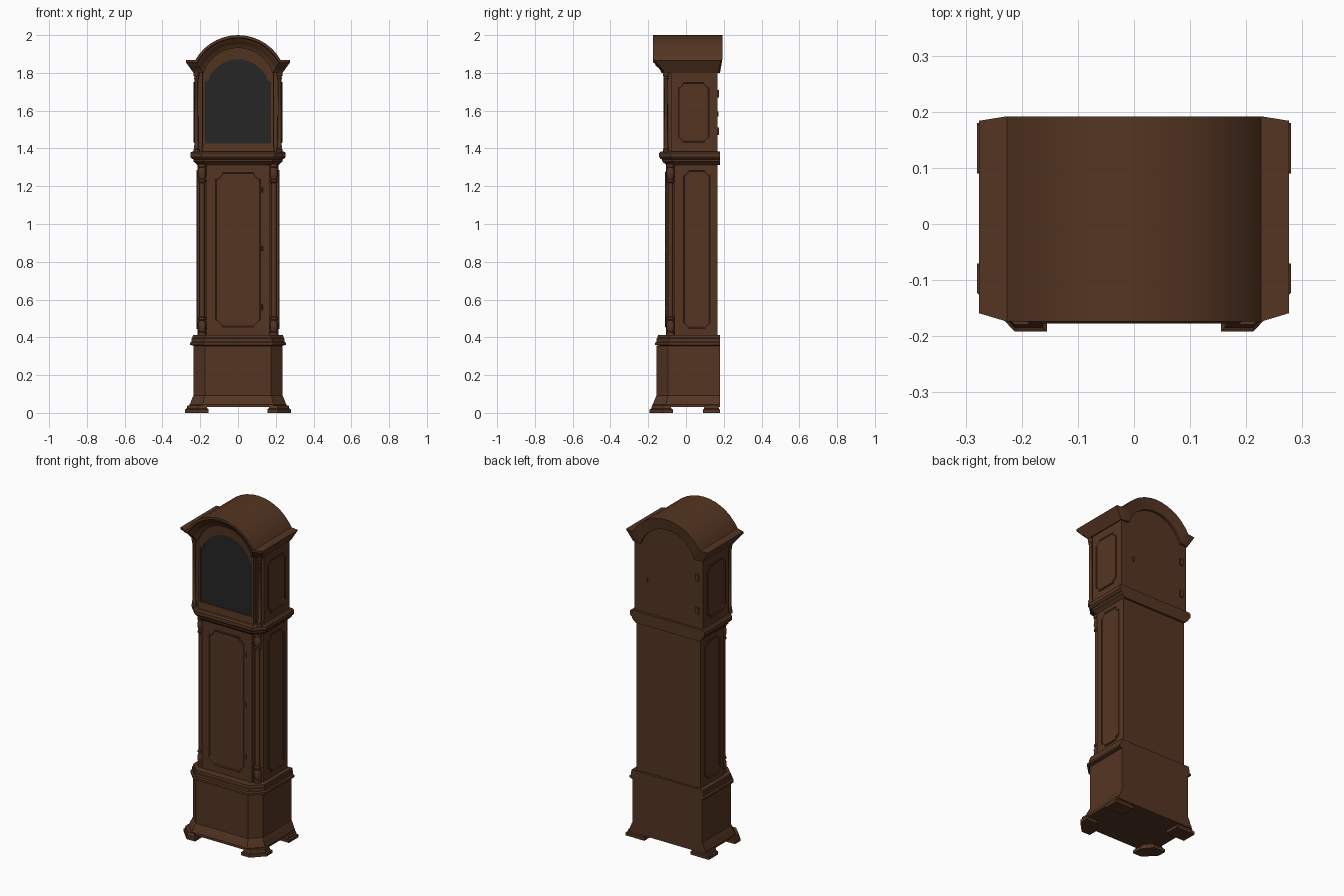
import bpy, bmesh, math
from mathutils import Vector

if "Cube" in bpy.data.objects:
    bpy.data.objects.remove(bpy.data.objects["Cube"])


def material(name, rgb):
    m = bpy.data.materials.new(name)
    m.diffuse_color = (*rgb, 1)
    m.use_nodes = True
    m.node_tree.nodes["Principled BSDF"].inputs["Base Color"].default_value = m.diffuse_color
    return m


WOOD = material("brown wood", (0.088, 0.036, 0.016))
GLASS = material("dark glass", (0.019, 0.019, 0.019))


def loft(name, rings, caps=True, closed=False, mat=WOOD, smooth=None):
    """Skin a list of equal-sized rings of 3D points."""
    bm = bmesh.new()
    rows = [[bm.verts.new(p) for p in r] for r in rings]
    n = len(rows[0])
    pairs = list(zip(rows, rows[1:])) + ([(rows[-1], rows[0])] if closed else [])
    for a, b in pairs:
        for i in range(n):
            j = (i + 1) % n
            bm.faces.new((a[i], a[j], b[j], b[i]))
    if caps:
        bm.faces.new(rows[0][::-1])
        bm.faces.new(rows[-1])
    bmesh.ops.recalc_face_normals(bm, faces=bm.faces)
    me = bpy.data.meshes.new(name)
    bm.to_mesh(me)
    bm.free()
    me.materials.append(mat)
    ob = bpy.data.objects.new(name, me)
    bpy.context.collection.objects.link(ob)
    if smooth:
        bpy.ops.object.select_all(action='DESELECT')
        ob.select_set(True)
        bpy.context.view_layer.objects.active = ob
        bpy.ops.object.shade_smooth_by_angle(angle=math.radians(smooth))
    return ob


def box(name, x0, x1, y0, y1, z0, z1):
    return loft(name, [[(x0, y0, z), (x1, y0, z), (x1, y1, z), (x0, y1, z)] for z in (z0, z1)])


def tiers(name, w, yf, yb, c, profile):
    """Stacked moulding on a plan with chamfered front corners: profile of (z, offset)."""
    rings = []
    for z, o in profile:
        a, f, k = w + o, yf - o, c + 0.4 * o
        rings.append([(a, yb, z), (a, f + k, z), (a - k, f, z),
                      (k - a, f, z), (-a, f + k, z), (-a, yb, z)])
    return loft(name, rings)


def lathe(name, x, y, profile, n=12):
    return loft(name, [[(x + r * math.cos(i * math.tau / n), y + r * math.sin(i * math.tau / n), z)
                        for i in range(n)] for z, r in profile], smooth=40)


def panel(name, u0, u1, z0, z1, k, place):
    """Raised panel with scooped corners and a sunken centre; place maps (u, z, depth)."""
    def outline(s):
        pts = []
        corners = ((u1, z1, 0), (u0, z1, 1), (u0, z0, 2), (u1, z0, 3))
        for u, z, q in corners:
            su, sz = (1 if u == u1 else -1), (1 if z == z1 else -1)
            u, z = u - su * s, z - sz * s
            c = [(u, z - sz * k), (u - su * k * 0.35, z - sz * k * 0.9),
                 (u - su * k * 0.9, z - sz * k * 0.35), (u - su * k, z)]
            pts += c if q % 2 == 0 else c[::-1]
        return pts
    rings = [[place(u, z, d) for u, z in outline(s)]
             for s, d in ((0, -0.004), (0, 0.004), (0.004, 0.006), (0.009, 0.002))]
    return loft(name, rings)


# ---- base: plinth, box and upper moulding ----
tiers("base", 0.235, -0.155, 0.18, 0.06,
      [(0.03, 0.022), (0.045, 0.022), (0.05, 0.018), (0.065, 0.013), (0.09, 0.002), (0.092, 0), (0.355, 0)])
tiers("base_moulding", 0.235, -0.145, 0.18, 0.06,
      [(0.355, 0), (0.36, 0.019), (0.372, 0.019), (0.376, 0.01), (0.395, 0.01), (0.398, 0.006), (0.412, 0.004)])

# ---- feet ----
FRONT = [(0.28, -0.07), (0.28, -0.122), (0.212, -0.192), (0.155, -0.192), (0.155, -0.13), (0.2, -0.07)]
BACK = [(0.28, 0.18), (0.28, 0.09), (0.155, 0.09), (0.155, 0.18)]
for side, s in (("right", 1), ("left", -1)):
    for where, pts in (("front", FRONT), ("back", BACK)):
        c = sum((Vector(p) for p in pts), Vector((0, 0))) / len(pts)
        rings = []
        for z, f in ((0, 1), (0.018, 1), (0.022, 0.88), (0.04, 0.8)):
            ring = [c + (Vector(p) - c) * f for p in pts]
            rings.append([(s * p.x, p.y, z) for p in ring])
        loft(f"{where}_foot_{side}", rings)

# ---- trunk with notched front corners ----
half = [(0.215, 0.167), (0.215, -0.06), (0.168, -0.06), (0.168, -0.105)]
plan = half + [(-x, y) for x, y in half[::-1]]
loft("trunk", [[(x, y, z) for x, y in plan] for z in (0.40, 1.325)])
panel("trunk_door", -0.122, 0.122, 0.452, 1.277, 0.036, lambda u, z, d: (u, -0.105 - d, z))

# turned columns in the notches of the trunk
turn = [(0, 0.022), (0.015, 0.022), (0.02, 0.016), (0.035, 0.021), (0.06, 0.022), (0.08, 0.015),
        (0.085, 0.02), (0.095, 0.02), (0.1, 0.014)]
column = [(0.41 + z, r) for z, r in turn] + [(1.318 - z, r) for z, r in turn[::-1]]

# ---- moulding between trunk and hood ----
tiers("waist_moulding", 0.215, -0.105, 0.18, 0.045,
      [(1.312, 0), (1.32, 0.008), (1.33, 0.02), (1.342, 0.022), (1.346, 0.03),
       (1.355, 0.037), (1.376, 0.037), (1.384, 0.028)])

# ---- hood ----
ZC = 1.74  # centre height of the arch


def arch(r, z, n=14):
    a0 = math.asin((z - ZC) / r)
    return [(r * math.cos(a0 + (math.pi - 2 * a0) * i / n),
             ZC + r * math.sin(a0 + (math.pi - 2 * a0) * i / n)) for i in range(n + 1)]


shape = [(0.192, 1.38)] + arch(0.2, 1.80) + [(-0.192, 1.38)]
loft("hood_body", [[(x, y, z) for x, z in shape] for y in (-0.1, 0.166)])

# glass pane and door frame with an arched, shouldered opening
gh = [(0.175, 1.425), (0.175, 1.755), (0.155, 1.762), (0.148, 1.79), (0.12, 1.822), (0.08, 1.853), (0.025, 1.872)]
fh = [(0.187, 1.383), (0.187, 1.76), (0.187, 1.795), (0.172, 1.83), (0.143, 1.872), (0.095, 1.91), (0.03, 1.933)]
opening = gh + [(-x, z) for x, z in gh[::-1]]
frame = fh + [(-x, z) for x, z in fh[::-1]]
loft("glass", [[(x, y, z) for x, z in opening] for y in (-0.101, -0.108)], mat=GLASS)
loft("hood_door_frame", [[(x, y, z) for x, z in pts] for pts, y in
                         ((frame, -0.099), (frame, -0.118), (opening, -0.114), (opening, -0.099))],
     caps=False, closed=True)

# arched cornice: cross-section of (drop, y) swept along the front outline
SECTION = [(0, 0.192), (0, -0.174), (0.014, -0.174), (0.018, -0.166), (0.03, -0.16),
           (0.042, -0.145), (0.054, -0.136), (0.068, -0.13), (0.068, 0.18)]
columns = []
for d, y in SECTION:
    z = 1.868 - d
    w = 0.276 - 0.04 * max(0, d - 0.012) / 0.056
    y_end = y + 0.015 if y < 0 else y - 0.008
    path = [(w, y_end, z)] + [(x, y, h) for x, h in arch(0.26 - d, z)] + [(-w, y_end, z)]
    columns.append(path)
loft("arched_cornice", [list(r) for r in zip(*columns)], smooth=25)

# parts repeated on both sides
for side, s in (("right", 1), ("left", -1)):
    x0, x1 = sorted((s * 0.18, s * 0.23))
    box(f"hood_side_{side}", x0, x1, -0.08, 0.166, 1.38, 1.81)
    panel(f"hood_side_panel_{side}", -0.045, 0.125, 1.43, 1.752, 0.026,
          lambda u, z, d: (s * (0.23 + d), u, z))
    panel(f"trunk_side_panel_{side}", -0.017, 0.13, 0.445, 1.287, 0.026,
          lambda u, z, d: (s * (0.215 + d), u, z))
    lathe(f"trunk_column_{side}", s * 0.19, -0.082, column)
    lathe(f"hood_column_{side}", s * 0.22, -0.106,
          [(1.38, 0.016), (1.395, 0.016), (1.4, 0.011), (1.41, 0.014), (1.42, 0.01),
           (1.765, 0.009), (1.77, 0.013), (1.78, 0.011), (1.787, 0.016), (1.802, 0.016)])

# ---- hinges and latch ----
for i, z in enumerate((0.56, 0.87, 1.18)):
    lathe(f"door_hinge_{i + 1}", 0.127, -0.107, [(z - 0.014, 0.005), (z + 0.014, 0.005)], 8)
for i, z in enumerate((1.49, 1.69)):
    box(f"back_hinge_{i + 1}", -0.205, -0.185, 0.16, 0.174, z - 0.02, z + 0.02)
box("back_latch", 0.14, 0.15, 0.16, 0.172, 1.57, 1.595)
